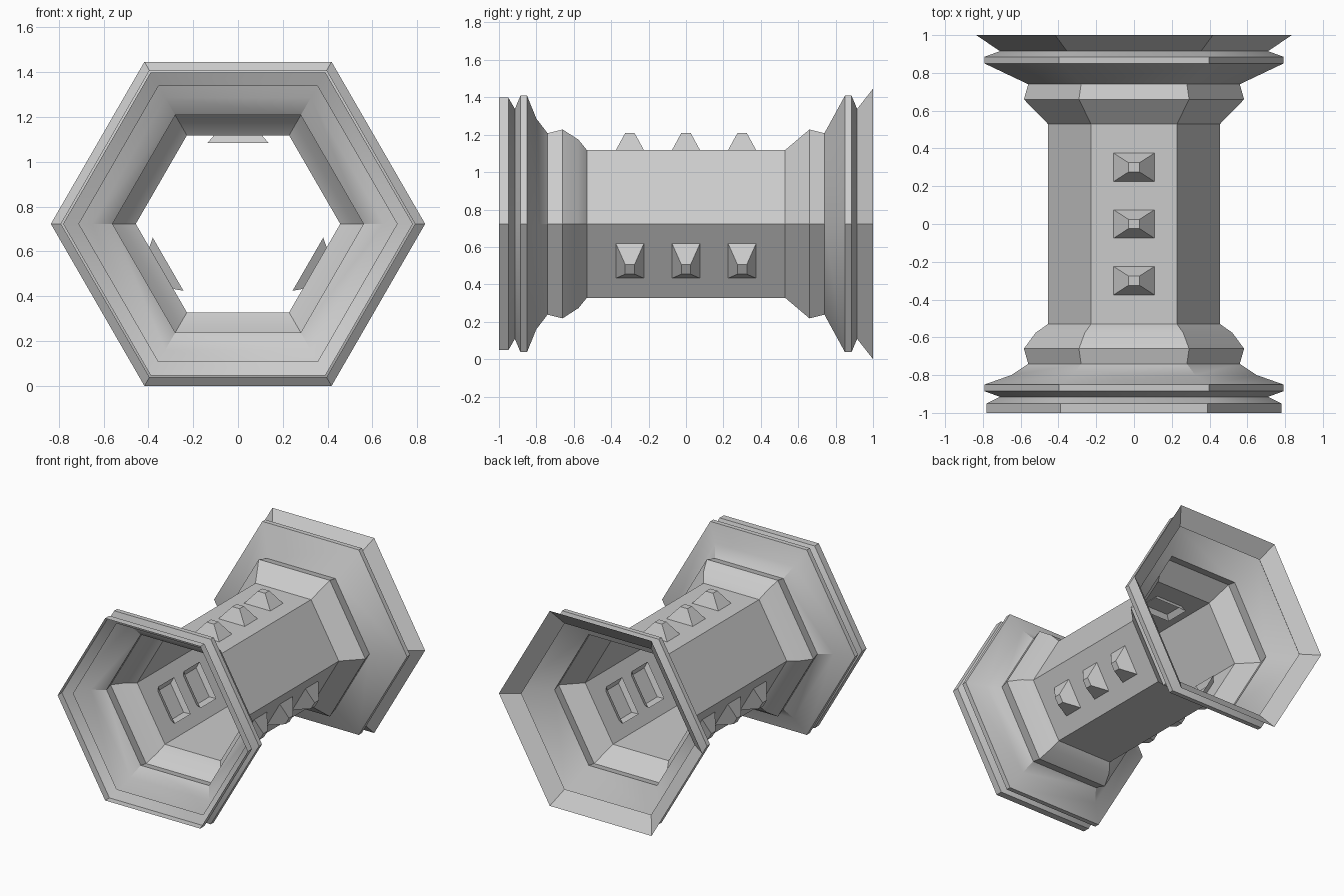
import bpy, bmesh
from math import cos, sin, radians
from mathutils import Matrix, Vector

cube = bpy.data.objects.get("Cube")
if cube:
    bpy.data.objects.remove(cube, do_unlink=True)

AXIS_Z = 0.723
SIDES = 6

grey = bpy.data.materials.new("light_grey")
grey.use_nodes = True
colour = (0.6, 0.6, 0.6, 1)
grey.diffuse_color = colour
grey.node_tree.nodes["Principled BSDF"].inputs["Base Color"].default_value = colour


def make_object(name, bm):
    mesh = bpy.data.meshes.new(name)
    bm.to_mesh(mesh)
    bm.free()
    mesh.materials.append(grey)
    obj = bpy.data.objects.new(name, mesh)
    bpy.context.collection.objects.link(obj)
    return obj


def bridge(bm, a, b):
    """Join two equal loops of vertices with quads."""
    n = len(a)
    for i in range(n):
        j = (i + 1) % n
        bm.faces.new((a[i], a[j], b[j], b[i]))


# Hexagonal open tube: (position along y, corner radius)
profile = [
    (-1.0, 0.78), (-0.95, 0.78), (-0.915, 0.71), (-0.885, 0.792),
    (-0.85, 0.792), (-0.80, 0.65), (-0.74, 0.56), (-0.66, 0.583),
    (-0.575, 0.52), (-0.53, 0.456), (0.53, 0.456), (0.66, 0.583),
    (0.74, 0.56), (0.85, 0.792), (0.885, 0.792), (0.915, 0.71), (1.0, 0.835),
]
bm = bmesh.new()
rings = []
for y, r in profile:
    angles = [radians(360 / SIDES * i) for i in range(SIDES)]
    rings.append([bm.verts.new((r * cos(a), y, AXIS_Z + r * sin(a))) for a in angles])
for a, b in zip(rings, rings[1:]):
    bridge(bm, b, a)
bm.normal_update()
# Normals point away from the axis
mid = max(bm.faces, key=lambda f: f.calc_area())
if mid.normal.dot(mid.calc_center_median() - Vector((0, 0, AXIS_Z))) < 0:
    bmesh.ops.reverse_faces(bm, faces=bm.faces[:])
tube = make_object("hexagonal_tube", bm)
bpy.ops.object.select_all(action='DESELECT')
tube.select_set(True)
bpy.context.view_layer.objects.active = tube
bpy.ops.object.shade_smooth_by_angle(angle=radians(30))


# Blunt studs pushed through the wall, open on the inside
def stud(name, y, turn):
    bm = bmesh.new()
    corners = ((-1, -1), (1, -1), (1, 1), (-1, 1))
    base = [bm.verts.new((0.137 * u, 0.094 * v, 0.36)) for u, v in corners]
    tip = [bm.verts.new((0.03 * u, 0.025 * v, 0.486)) for u, v in corners]
    bridge(bm, base, tip)
    bm.faces.new(tip)
    place = Matrix.Translation((0, y, AXIS_Z)) @ Matrix.Rotation(radians(turn), 4, 'Y')
    bm.transform(place)
    make_object(name, bm)


for side, turn in (("top", 0), ("left", 120), ("right", 240)):
    for row, y in (("front", -0.3), ("middle", 0), ("back", 0.3)):
        stud(f"{side}_{row}_stud", y, turn)
